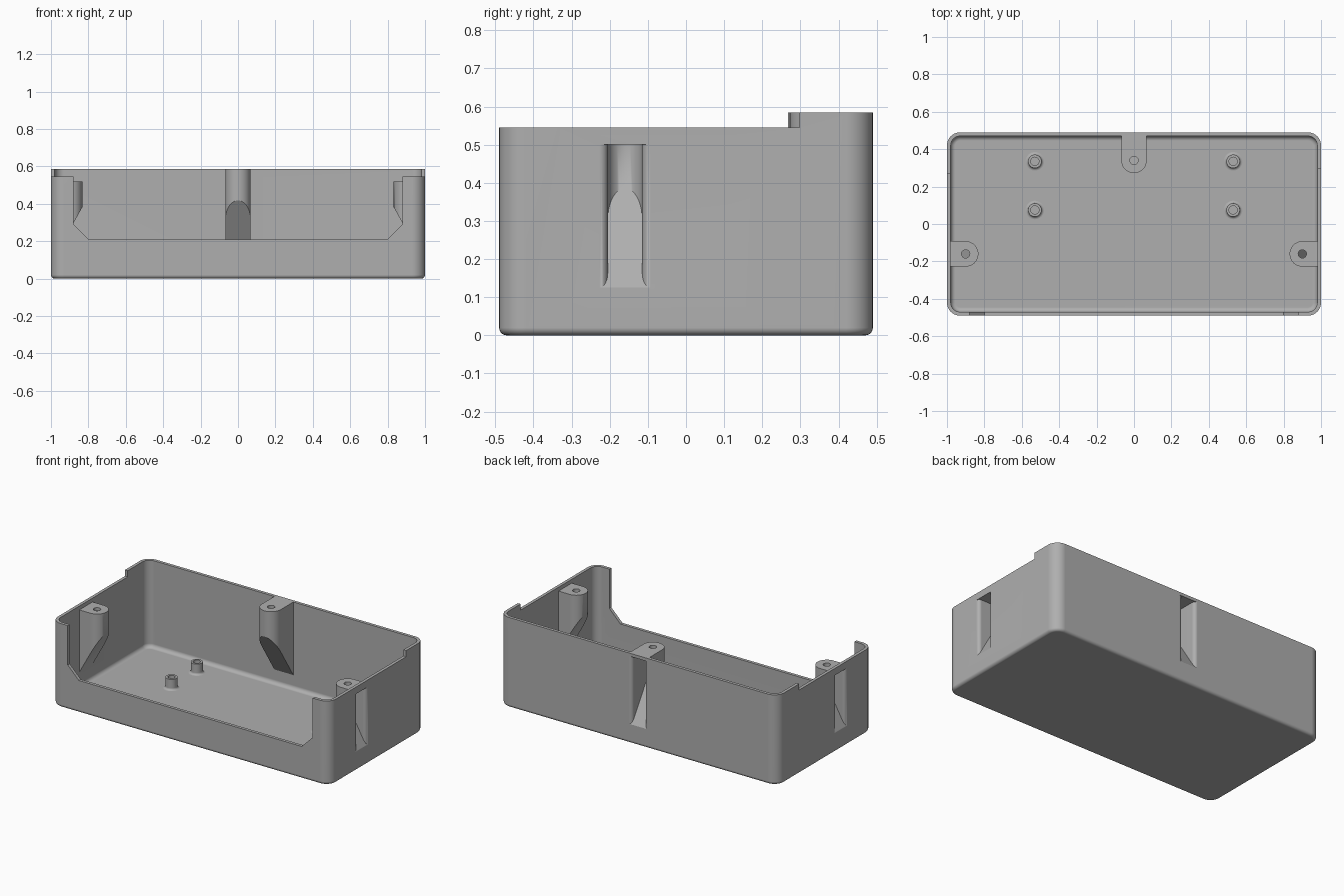
import bpy, bmesh, math

cube = bpy.data.objects.get("Cube")
if cube:
    bpy.data.objects.remove(cube, do_unlink=True)

# One grey plastic
grey = bpy.data.materials.new("grey_plastic")
grey.use_nodes = True
COLOUR = (0.43, 0.43, 0.43, 1)
grey.diffuse_color = COLOUR
grey.node_tree.nodes["Principled BSDF"].inputs["Base Color"].default_value = COLOUR

HX, HY = 1.0, 0.49          # outer half sizes
WALL, TOP, SIDE_TOP = 0.02, 0.585, 0.545


def loft(name, rings, close=False):
    """Skin a list of equal-length point rings; cap the ends unless closed."""
    bm = bmesh.new()
    loops = [[bm.verts.new(p) for p in ring] for ring in rings]
    n = len(loops[0])
    pairs = list(zip(loops, loops[1:]))
    if close:
        pairs.append((loops[-1], loops[0]))
    else:
        bm.faces.new(loops[0])
        bm.faces.new(loops[-1])
    for a, b in pairs:
        for i in range(n):
            j = (i + 1) % n
            bm.faces.new((a[i], a[j], b[j], b[i]))
    bmesh.ops.recalc_face_normals(bm, faces=bm.faces)
    mesh = bpy.data.meshes.new(name)
    bm.to_mesh(mesh)
    bm.free()
    mesh.materials.append(grey)
    obj = bpy.data.objects.new(name, mesh)
    bpy.context.collection.objects.link(obj)
    return obj


def circle(x, y, r, z, n=32):
    return [(x + r * math.cos(math.tau * i / n), y + r * math.sin(math.tau * i / n), z)
            for i in range(n)]


def rounded_rect(hx, hy, r, z, n=10):
    pts = []
    for k, (sx, sy) in enumerate([(1, 1), (-1, 1), (-1, -1), (1, -1)]):
        for i in range(n + 1):
            a = math.pi / 2 * (k + i / n)
            pts.append((sx * (hx - r) + r * math.cos(a),
                        sy * (hy - r) + r * math.sin(a), z))
    return pts


def tub(name, inset, corner, fillet, floor, top):
    """Rounded block with a filleted bottom edge."""
    rings = []
    for i in range(7):
        a = math.pi / 2 * i / 6
        s = fillet * (1 - math.sin(a))
        rings.append(rounded_rect(HX - inset - s, HY - inset - s, corner - s,
                                  floor + fillet * (1 - math.cos(a))))
    rings.append(rounded_rect(HX - inset, HY - inset, corner, top))
    return loft(name, rings)


def combine(target, tool, operation):
    mod = target.modifiers.new("combine", 'BOOLEAN')
    mod.operation, mod.solver, mod.object = operation, 'EXACT', tool
    bpy.context.view_layer.objects.active = target
    bpy.ops.object.modifier_apply(modifier=mod.name)
    bpy.data.objects.remove(tool, do_unlink=True)


def finish(obj):
    bpy.ops.object.select_all(action='DESELECT')
    obj.select_set(True)
    bpy.context.view_layer.objects.active = obj
    bpy.ops.object.shade_smooth_by_angle(angle=math.radians(32))
    mod = obj.modifiers.new("even_shading", 'WEIGHTED_NORMAL')
    mod.keep_sharp = True


def half_round(depth, r):
    """Rounded inner end of a boss, as (depth, width) points."""
    return [(depth + r * math.sin(math.pi * i / 20), r * math.cos(math.pi * i / 20))
            for i in range(21)]


def boss_prism(name, profile, place, low, slope, top):
    """Prism with a flat top and a bottom that rises with depth."""
    bottom = [(*place(d, w), low + slope * d) for d, w in profile]
    return loft(name, [bottom, [(x, y, top) for x, y, _ in bottom]])


# Hollow shell
shell = tub("enclosure_shell", 0, 0.07, 0.02, 0, TOP)
combine(shell, tub("cavity", WALL, 0.05, 0.025, WALL, 1), 'DIFFERENCE')

# Screw bosses: placement, hole depth, ramp slope, top height
BOSS_R, SLOT_R, FLARE = 0.068, 0.045, 0.022
bosses = [
    (lambda d, w: (HX - d, -0.16 + w), 0.1, 1.8, 0.52),
    (lambda d, w: (d - HX, -0.16 + w), 0.1, 1.8, 0.52),
    (lambda d, w: (w, HY - d), 0.15, 1.55, TOP),
]
for place, depth, slope, top in bosses:
    profile = [(0.01, BOSS_R)] + half_round(depth, BOSS_R) + [(0.01, -BOSS_R)]
    combine(shell, boss_prism("boss", profile, place, 0.08, slope, top), 'UNION')

# Outer screw channels with rounded mouths, and screw holes
for place, depth, slope, top in bosses:
    mouth = [(-0.02, SLOT_R + FLARE)]
    for i in range(7):
        a = math.pi / 2 * i / 6
        mouth.append((FLARE * (1 - math.cos(a)), SLOT_R + FLARE * (1 - math.sin(a))))
    profile = mouth + half_round(depth, SLOT_R) + [(d, -w) for d, w in reversed(mouth)]
    combine(shell, boss_prism("channel", profile, place, 0.125, slope, top - WALL),
            'DIFFERENCE')
    x, y = place(depth, 0)
    combine(shell, loft("screw_hole", [circle(x, y, 0.022, top - 0.04),
                                       circle(x, y, 0.022, top + 0.04)]), 'DIFFERENCE')

# Front opening with chamfered lower corners
half = [(0.8, 0.21), (0.88, 0.29), (0.88, 0.8)]
outline = half + [(-x, z) for x, z in reversed(half)]
combine(shell, loft("front_opening", [[(x, y, z) for x, z in outline]
                                      for y in (-0.6, -0.45)]), 'DIFFERENCE')

# Lowered rim along the front and the sides
rim = [(-2, -1), (2, -1), (2, 0.297), (0.5, 0.297),
       (0.5, 0), (-0.5, 0), (-0.5, 0.268), (-2, 0.268)]
combine(shell, loft("rim_step", [[(x, y, z) for x, y in rim]
                                 for z in (SIDE_TOP, 0.8)]), 'DIFFERENCE')
finish(shell)

# Board standoffs: flared foot, tube and blind hole
FOOT, TUBE, HOLE = 0.05, 0.036, 0.022
for side, sx in (("left", 1), ("right", -1)):
    for place_name, y in (("back", 0.335), ("front", 0.075)):
        section = [(HOLE, 0.015), (FOOT, 0.015)]
        for i in range(6):
            a = math.pi / 2 * i / 5
            section.append((FOOT - (FOOT - TUBE) * math.sin(a),
                            WALL + 0.014 * (1 - math.cos(a))))
        section += [(TUBE, 0.09), (HOLE, 0.09), (HOLE, 0.024)]
        rings = [circle(sx * 0.53, y, r, z) for r, z in section]
        finish(loft(f"standoff_{place_name}_{side}", rings, close=True))
